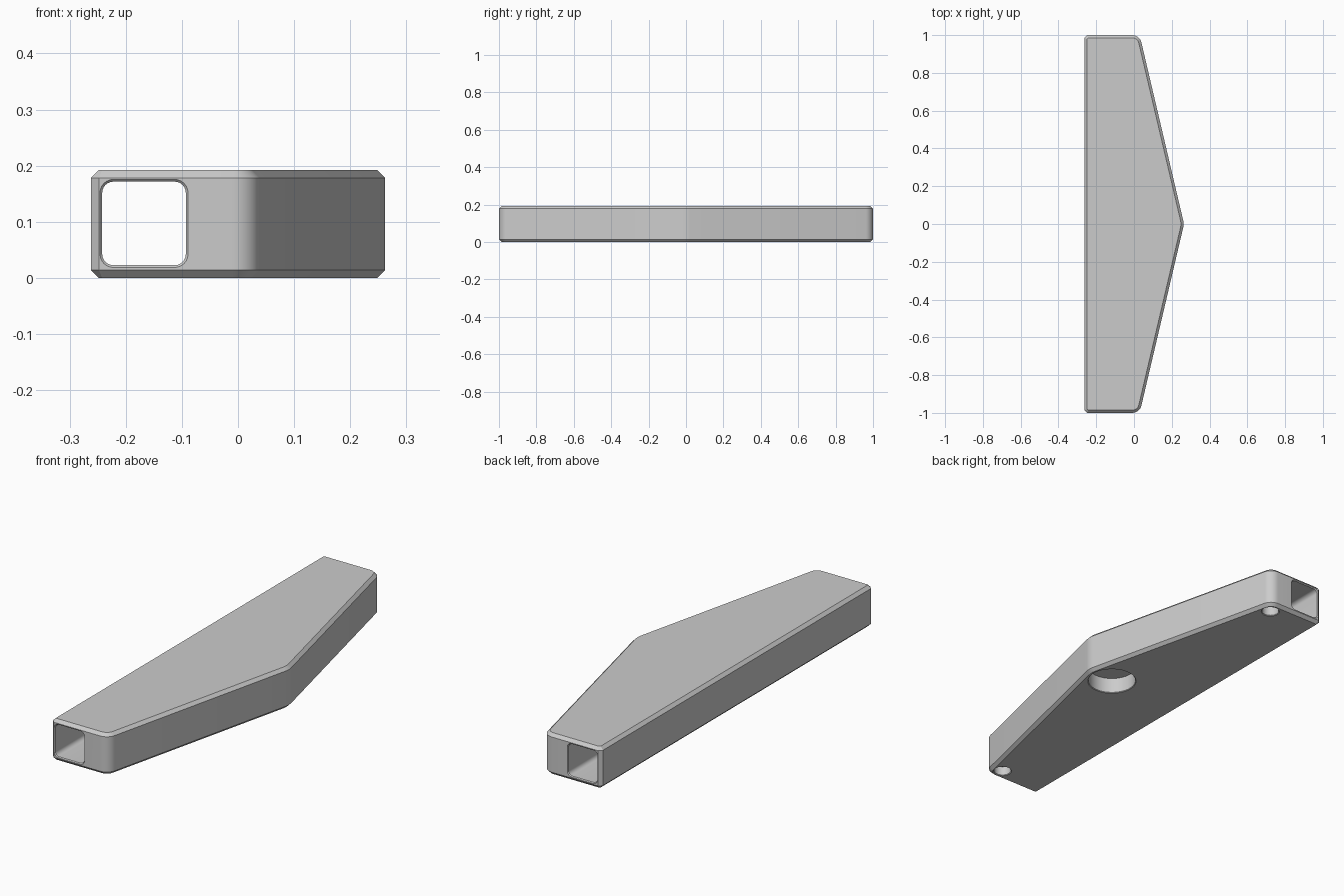
import bpy, bmesh, math
from mathutils import Vector

cube = bpy.data.objects.get("Cube")
if cube:
    bpy.data.objects.remove(cube, do_unlink=True)

HEIGHT = 0.192
CHAMFER = 0.014

# Single flat colour
grey = bpy.data.materials.new("light_grey")
grey.use_nodes = True
colour = (0.6, 0.6, 0.6, 1)
grey.diffuse_color = colour
grey.node_tree.nodes["Principled BSDF"].inputs["Base Color"].default_value = colour


def rounded(corners):
    """Outline through (x, y, radius, steps) corners; one step is a chamfer."""
    outline = []
    for i, (x, y, r, steps) in enumerate(corners):
        p = Vector((x, y))
        to_prev = (Vector(corners[i - 1][:2]) - p).normalized()
        to_next = (Vector(corners[(i + 1) % len(corners)][:2]) - p).normalized()
        half = to_prev.angle(to_next) / 2
        centre = p + (to_prev + to_next).normalized() * r / math.sin(half)
        start = p + to_prev * r / math.tan(half) - centre
        sweep = math.pi - 2 * half
        for k in range(steps + 1):
            a = sweep * k / steps
            c, s = math.cos(a), math.sin(a)
            outline.append(centre + Vector((start.x * c - start.y * s,
                                            start.x * s + start.y * c)))
    return outline


def loft(name, rings, bevel=0):
    """Closed solid through equal-length rings of 3D points."""
    bm = bmesh.new()
    loops = [[bm.verts.new(p) for p in ring] for ring in rings]
    n = len(loops[0])
    for a, b in zip(loops, loops[1:]):
        for i in range(n):
            j = (i + 1) % n
            bm.faces.new((a[i], a[j], b[j], b[i]))
    caps = [bm.faces.new(loops[0][::-1]), bm.faces.new(loops[-1])]
    bmesh.ops.recalc_face_normals(bm, faces=bm.faces)
    if bevel:
        edges = [e for cap in caps for e in cap.edges]
        bmesh.ops.bevel(bm, geom=edges, offset=bevel, segments=1,
                        affect='EDGES', profile=0.5)
    mesh = bpy.data.meshes.new(name)
    bm.to_mesh(mesh)
    bm.free()
    mesh.materials.append(grey)
    obj = bpy.data.objects.new(name, mesh)
    bpy.context.collection.objects.link(obj)
    return obj


def cut(target, cutter):
    cutter.hide_render = True
    mod = target.modifiers.new("cut", 'BOOLEAN')
    mod.operation = 'DIFFERENCE'
    mod.solver = 'EXACT'
    mod.object = cutter
    bpy.context.view_layer.objects.active = target
    bpy.ops.object.modifier_apply(modifier=mod.name)
    bpy.data.objects.remove(cutter, do_unlink=True)


# Body: chamfered straight back, rounded ends and a blunt apex on the left side
outline = rounded([(-0.262, -1, CHAMFER, 1), (0.03, -1, 0.05, 10),
                   (0.265, 0, 0.1, 10), (0.03, 1, 0.05, 10),
                   (-0.262, 1, CHAMFER, 1)])
body = loft("grip_body", [[(p.x, p.y, z) for p in outline] for z in (0, HEIGHT)],
            bevel=CHAMFER)

# Square channel running end to end, with flared mouths
rings = []
for y, grow in ((-1.01, 0.014), (-0.996, 0), (0.996, 0), (1.01, 0.014)):
    h = 0.0745 + grow
    section = rounded([(sx * h, sz * h, 0.02 + grow, 6)
                       for sx, sz in ((-1, -1), (1, -1), (1, 1), (-1, 1))])
    rings.append([(p.x - 0.1675, y, p.y + 0.097) for p in section])
cut(body, loft("channel_cutter", rings))

# Blind round pockets in the underside, with slightly eased rims
for x, y, radius, depth in ((0.13, 0, 0.106, 0.075),
                            (-0.014, -0.94, 0.038, 0.045),
                            (-0.014, 0.94, 0.038, 0.045)):
    rings = []
    for z, r in ((-0.01, radius + 0.013), (0.003, radius), (depth, radius)):
        rings.append([(x + r * math.cos(math.tau * k / 48),
                       y + r * math.sin(math.tau * k / 48), z) for k in range(48)])
    cut(body, loft("pocket_cutter", rings))

# Smooth the rounded walls, keep the chamfers crisp
bpy.ops.object.select_all(action='DESELECT')
body.select_set(True)
bpy.context.view_layer.objects.active = body
bpy.ops.object.shade_smooth_by_angle(angle=math.radians(25))
